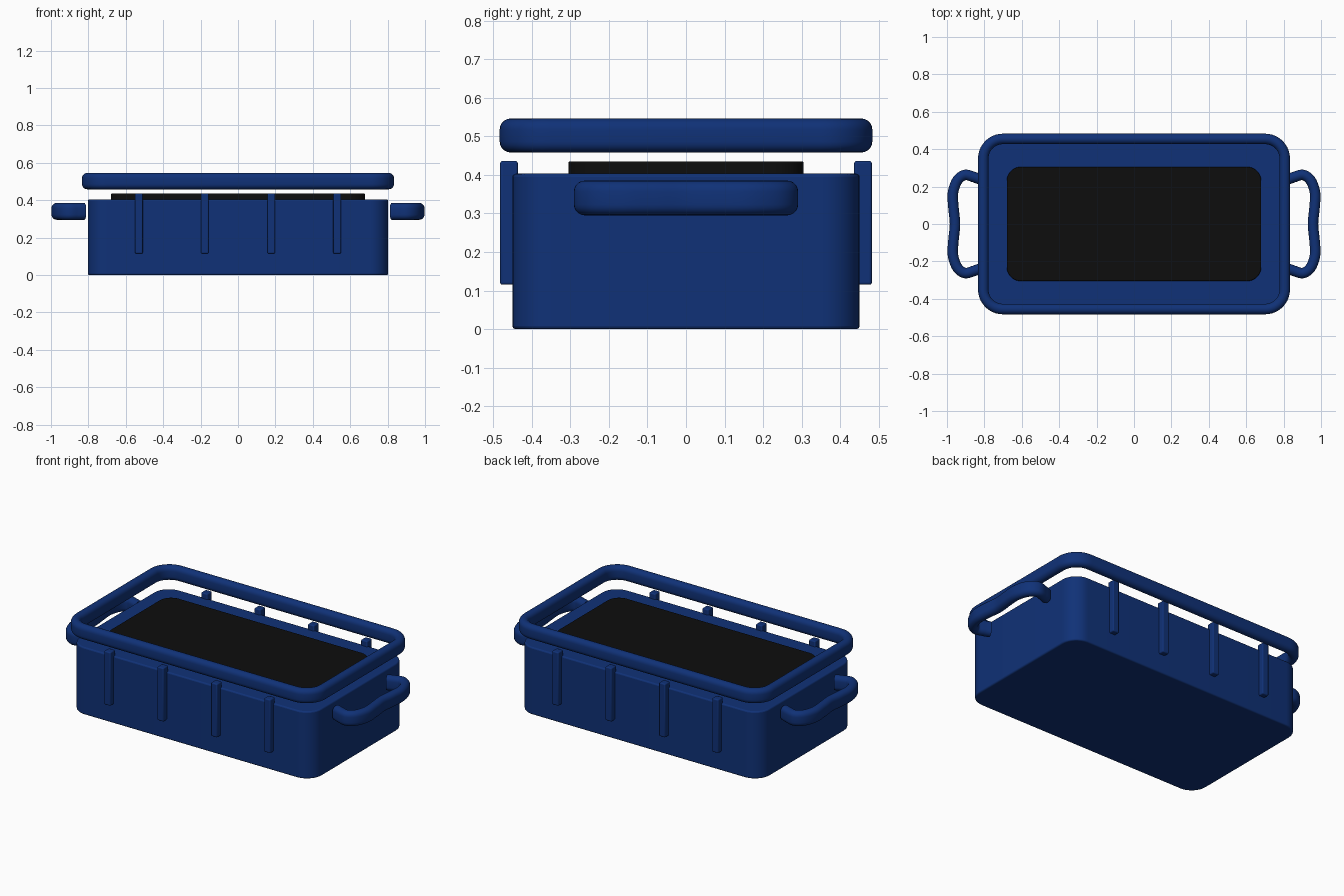
import bpy, bmesh, math
from mathutils import Vector

cube = bpy.data.objects.get("Cube")
if cube:
    bpy.data.objects.remove(cube, do_unlink=True)


def material(name, rgb):
    m = bpy.data.materials.new(name)
    m.use_nodes = True
    m.diffuse_color = (*rgb, 1)
    m.node_tree.nodes["Principled BSDF"].inputs["Base Color"].default_value = (*rgb, 1)
    return m


BLUE = material("navy blue", (0.005, 0.031, 0.185))
BLACK = material("black", (0.004, 0.004, 0.004))


def finish(name, bm, mat, bevel=0):
    bmesh.ops.recalc_face_normals(bm, faces=bm.faces)
    me = bpy.data.meshes.new(name)
    bm.to_mesh(me)
    bm.free()
    me.materials.append(mat)
    ob = bpy.data.objects.new(name, me)
    bpy.context.collection.objects.link(ob)
    if bevel:
        mod = ob.modifiers.new("soft edges", "BEVEL")
        mod.width, mod.segments = bevel, 3
        mod.limit_method, mod.angle_limit = "ANGLE", math.radians(40)
    bpy.ops.object.select_all(action="DESELECT")
    ob.select_set(True)
    bpy.context.view_layer.objects.active = ob
    bpy.ops.object.shade_smooth_by_angle(angle=math.radians(40))
    return ob


def rounded_rect(hx, hy, r, n=10):
    """Outline of a rectangle with rounded corners, counter-clockwise."""
    pts = []
    for i, (sx, sy) in enumerate([(1, 1), (-1, 1), (-1, -1), (1, -1)]):
        for k in range(n + 1):
            a = math.pi / 2 * (i + k / n)
            pts.append(Vector((sx * (hx - r) + r * math.cos(a), sy * (hy - r) + r * math.sin(a))))
    return pts


def slab(name, hx, hy, r, z0, z1, mat, bevel):
    bm = bmesh.new()
    face = bm.faces.new([bm.verts.new((p.x, p.y, z0)) for p in rounded_rect(hx, hy, r)])
    top = bmesh.ops.extrude_face_region(bm, geom=[face])["geom"]
    verts = [g for g in top if isinstance(g, bmesh.types.BMVert)]
    bmesh.ops.translate(bm, verts=verts, vec=(0, 0, z1 - z0))
    return finish(name, bm, mat, bevel)


def stadium(half_w, half_h, n=10):
    """Upright oval cross-section: round ends on a short straight side."""
    flat = half_h - half_w
    return [(half_w * math.cos(math.pi * k / n + s), half_w * math.sin(math.pi * k / n + s) + (flat if s == 0 else -flat))
            for s in (0, math.pi) for k in range(n + 1)]


def sweep(name, path, z, section, closed):
    """Sweep the section along a level path."""
    bm = bmesh.new()
    count, rings = len(path), []
    for i, p in enumerate(path):
        a = path[(i - 1) % count] if closed else path[max(i - 1, 0)]
        b = path[(i + 1) % count] if closed else path[min(i + 1, count - 1)]
        t = (b - a).normalized()
        side = Vector((t.y, -t.x))
        rings.append([bm.verts.new((p.x + side.x * u, p.y + side.y * u, z + v)) for u, v in section])
    m = len(section)
    for i in range(count if closed else count - 1):
        r0, r1 = rings[i], rings[(i + 1) % count]
        for j in range(m):
            k = (j + 1) % m
            bm.faces.new((r0[j], r0[k], r1[k], r1[j]))
    if not closed:
        bm.faces.new(rings[0])
        bm.faces.new(rings[-1])
    return finish(name, bm, BLUE)


def smooth_path(pts, n=7):
    """Catmull-Rom curve through the points."""
    p = [2 * pts[0] - pts[1]] + pts + [2 * pts[-1] - pts[-2]]
    out = []
    for a, b, c, d in zip(p, p[1:], p[2:], p[3:]):
        for k in range(n):
            t = k / n
            out.append(0.5 * (2 * b + (c - a) * t + (2 * a - 5 * b + 4 * c - d) * t ** 2
                              + (3 * b - a - 3 * c + d) * t ** 3))
    return out + [pts[-1]]


# Main box and dark top panel
slab("body", 0.803, 0.45, 0.10, 0.0, 0.403, BLUE, 0.008)
slab("top_panel", 0.68, 0.305, 0.075, 0.39, 0.435, BLACK, 0.005)

# Floating guard rail around the top
oval = stadium(0.028, 0.044)
sweep("guard_rail", rounded_rect(0.806, 0.455, 0.105), 0.502, oval, True)

# Side handles, dipping inward at the middle of the grip
half = [(0.822, 0.238), (0.86, 0.252), (0.905, 0.262), (0.945, 0.232), (0.968, 0.165), (0.965, 0.085)]
points = half + [(0.957, 0.0)] + [(x, -y) for x, y in reversed(half)]
for side, s in (("left", 1), ("right", -1)):
    path = smooth_path([Vector((s * x, y)) for x, y in points])
    sweep(side + "_handle", path, 0.34, stadium(0.028, 0.045), False)

# Upright ribs along the front and back
for label, s in (("front", -1), ("back", 1)):
    for i, x in enumerate((-0.53, -0.178, 0.178, 0.53)):
        bm = bmesh.new()
        bmesh.ops.create_cube(bm, size=1)
        bmesh.ops.scale(bm, verts=bm.verts, vec=(0.042, 0.046, 0.321))
        bmesh.ops.translate(bm, verts=bm.verts, vec=(x, s * 0.459, 0.2755))
        finish(f"{label}_rib_{i + 1}", bm, BLUE, 0.006)
